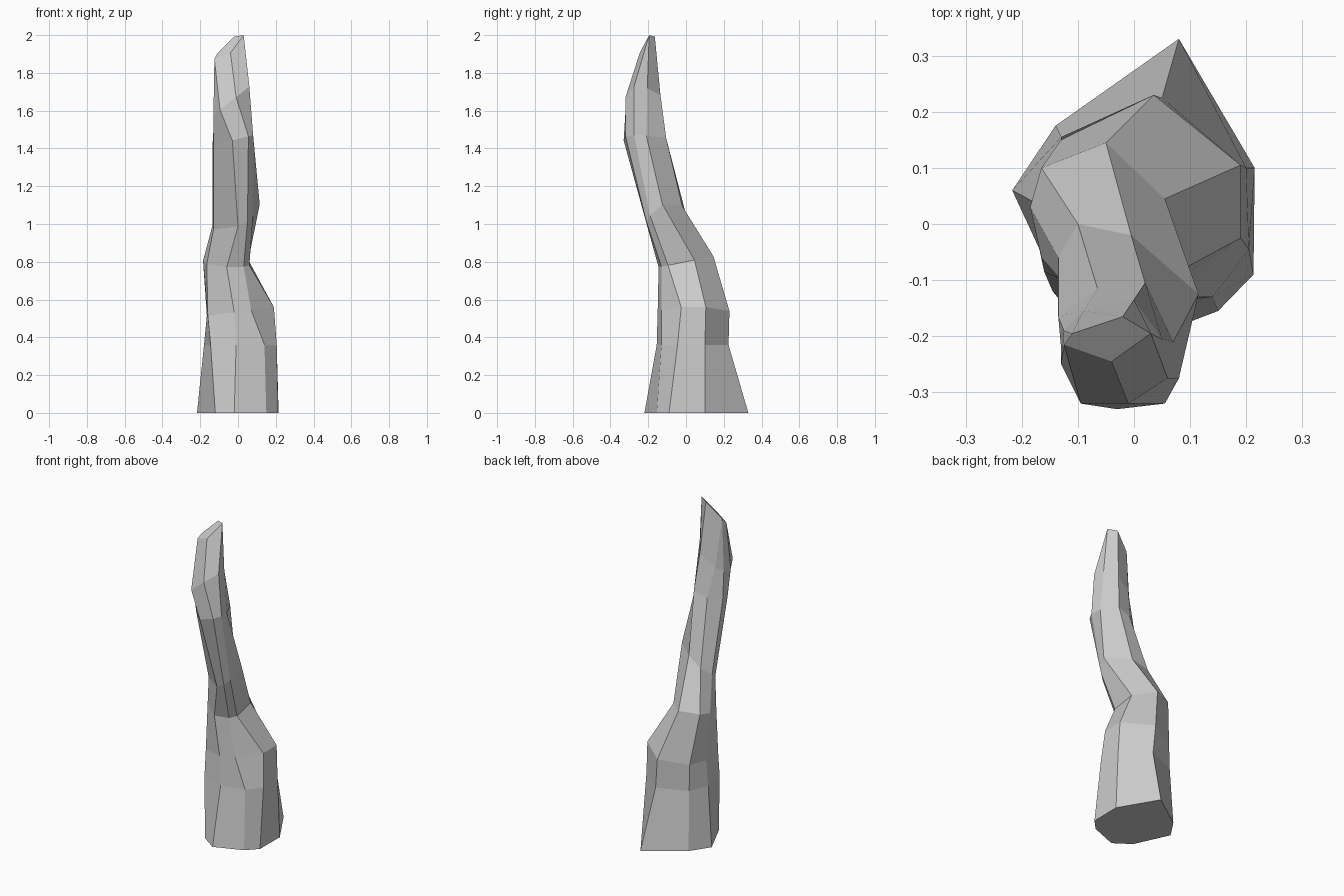
import bpy
import bmesh

default_cube = bpy.data.objects.get("Cube")
if default_cube:
    bpy.data.objects.remove(default_cube, do_unlink=True)

# Plain stone colour
stone = bpy.data.materials.new("grey_stone")
stone.use_nodes = True
stone_colour = (0.6, 0.6, 0.6, 1)
stone.diffuse_color = stone_colour
shader = next(n for n in stone.node_tree.nodes if n.type == "BSDF_PRINCIPLED")
shader.inputs["Base Color"].default_value = stone_colour

pillar_mesh = bmesh.new()
sections = []


def add_section(height, *outline, tilt_x=0.0, tilt_y=0.0):
    """Add a tilted cross-section; the outline is in hundredths,
    clockwise from the back ridge."""
    ring = []
    for across, along in outline:
        x, y = across / 100, along / 100
        z = height + tilt_x * x + tilt_y * y
        ring.append(pillar_mesh.verts.new((x, y, z)))
    sections.append(ring)


def skin(lower, upper):
    """Join two neighbouring cross-sections with quads."""
    count = len(lower)
    for i in range(count):
        following = (i + 1) % count
        pillar_mesh.faces.new((lower[i], upper[i], upper[following], lower[following]))


# Broad foot
add_section(0, (8, 33), (21.5, 10), (21.3, -9), (15, -15.5),
            (-2, -22), (-12, -15), (-21.7, 6), (-14, 17.5))
add_section(0.36, (5, 22.5), (20, 10), (20.5, -4.5), (14, -13),
            (-1, -15.5), (-14.5, -12), (-18, 4), (-13, 15.5))
add_section(0.535, (3.5, 23), (19, 10.5), (19, -2.5), (7, -13),
            (-2, -15), (-16, -8.5), (-16.5, 4), (-13, 15), tilt_x=0.13)

# Shoulder, where the pillar narrows and leans forward
add_section(0.80, (-5, 14.5), (5.5, 4.5), (6, -9.5), (3, -13),
            (-6, -14.5), (-16.5, -6), (-18.5, 3), (-16.5, 10), tilt_y=0.2)

# Slender neck
add_section(1.11, (-0.5, -2), (11.5, -12.5), (8, -19), (5, -21),
            (0, -20.5), (-13, -10), (-13.5, -6), (-10, 0), tilt_x=0.6, tilt_y=0.6)
add_section(1.45, (2, -10.5), (7, -21), (8, -27.5), (5.5, -32),
            (-3, -33), (-13, -22), (-13.5, -16.5), (-6.5, -11.5), tilt_x=0.25)

# Pointed head
add_section(1.68, (0, -13.5), (5, -20.5), (6, -27.5), (-1, -32),
            (-9.5, -32), (-13, -25), (-12.5, -19), (-9, -15.5), tilt_x=0.8)
add_section(2.1545, (-2, -16.5), (3, -19.5), (3, -19.5), (-4, -24.5),
            (-12.5, -21.5), (-12.5, -21.5), (-11, -19.5), (-11, -19.5),
            tilt_x=0.7, tilt_y=0.9)

# Skin the sections and close both ends
for lower, upper in zip(sections, sections[1:]):
    skin(lower, upper)
pillar_mesh.faces.new(sections[0])
pillar_mesh.faces.new(sections[-1])

# Merge the ridges that meet at the tip, leaving flat facets
bmesh.ops.remove_doubles(pillar_mesh, verts=pillar_mesh.verts[:], dist=0.001)
bmesh.ops.recalc_face_normals(pillar_mesh, faces=pillar_mesh.faces[:])

mesh = bpy.data.meshes.new("rock_pillar")
pillar_mesh.to_mesh(mesh)
pillar_mesh.free()
mesh.materials.append(stone)
rock_pillar = bpy.data.objects.new("rock_pillar", mesh)
bpy.context.collection.objects.link(rock_pillar)
